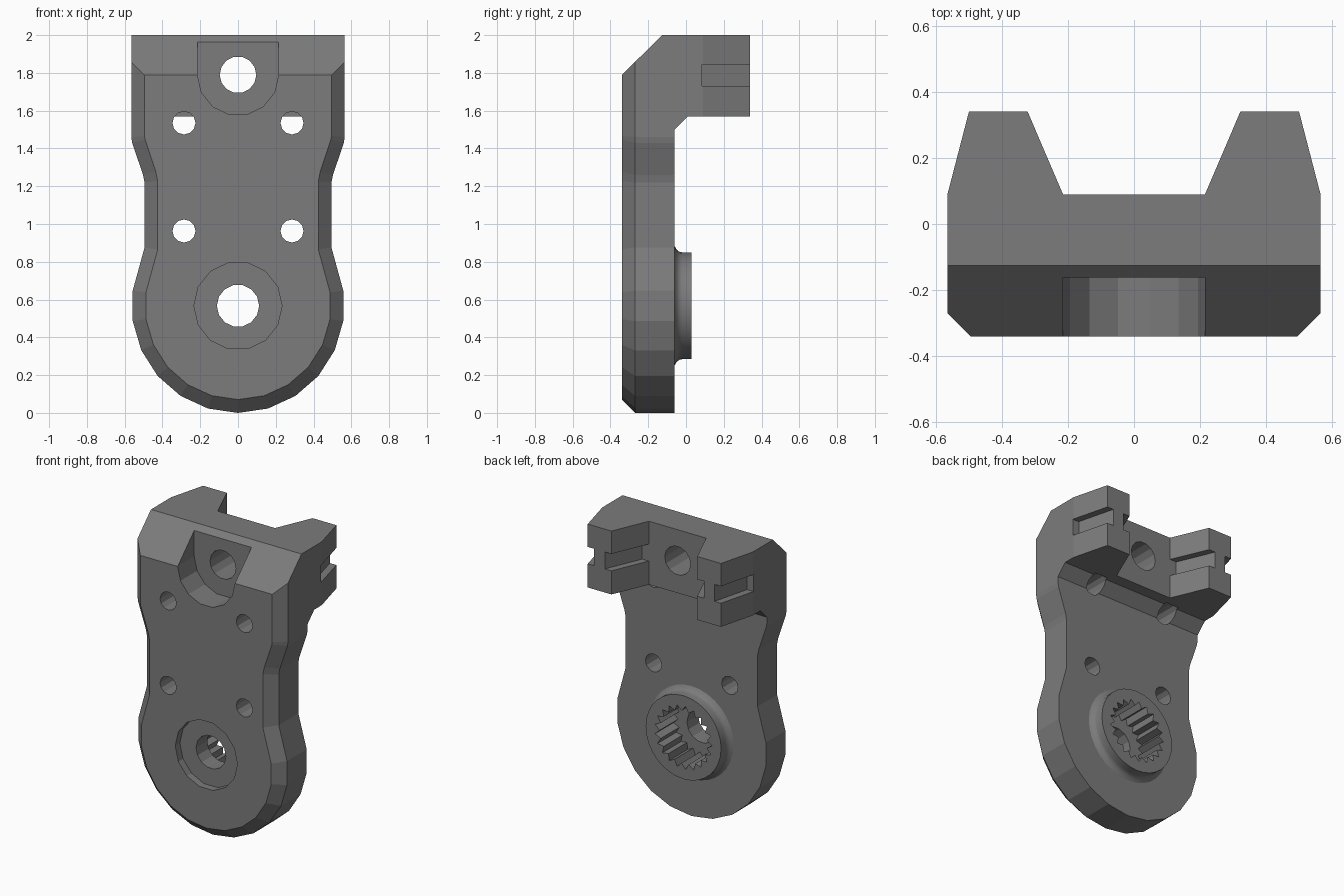
import bpy
import bmesh
import math
from mathutils import Vector

if "Cube" in bpy.data.objects:
    bpy.data.objects.remove(bpy.data.objects["Cube"], do_unlink=True)

grey = bpy.data.materials.new("dark_grey")
grey.use_nodes = True
colour = (0.2, 0.2, 0.2, 1)
grey.diffuse_color = colour
grey.node_tree.nodes["Principled BSDF"].inputs["Base Color"].default_value = colour

PLACE = {"x": lambda u, v, t: (t, u, v),
         "y": lambda u, v, t: (u, t, v),
         "z": lambda u, v, t: (u, v, t)}


def loft(name, axis, sections):
    """Solid through matching outlines, each given as (points, position on axis)."""
    bm = bmesh.new()
    rings = [[bm.verts.new(PLACE[axis](u, v, t)) for u, v in pts] for pts, t in sections]
    n = len(rings[0])
    for a, b in zip(rings, rings[1:]):
        for i in range(n):
            j = (i + 1) % n
            bm.faces.new((a[i], a[j], b[j], b[i]))
    bm.faces.new(rings[0])
    bm.faces.new(rings[-1])
    bmesh.ops.recalc_face_normals(bm, faces=bm.faces)
    mesh = bpy.data.meshes.new(name)
    bm.to_mesh(mesh)
    bm.free()
    mesh.materials.append(grey)
    ob = bpy.data.objects.new(name, mesh)
    bpy.context.collection.objects.link(ob)
    return ob


def prism(name, axis, pts, a, b):
    return loft(name, axis, [(pts, a), (pts, b)])


def circle(cx, cz, r, n):
    return [(cx + r * math.cos(math.tau * i / n), cz + r * math.sin(math.tau * i / n))
            for i in range(n)]


def mirrored(half):
    """Close a right-hand half outline by reflecting it in x."""
    return half + [(-x, y) for x, y in reversed(half) if x > 0.001]


def inset(pts, d):
    """Move a counter-clockwise outline inwards by d."""
    out = []
    for i, p in enumerate(pts):
        p = Vector(p)
        e1 = (p - Vector(pts[i - 1])).normalized()
        e2 = (Vector(pts[(i + 1) % len(pts)]) - p).normalized()
        n1, n2 = Vector((-e1.y, e1.x)), Vector((-e2.y, e2.x))
        out.append(tuple(p + (n1 + n2) * d / (1 + n1.dot(n2))))
    return out


def combine(target, tool, operation):
    mod = target.modifiers.new(operation, 'BOOLEAN')
    mod.operation = operation
    mod.solver = 'EXACT'
    mod.object = tool
    bpy.context.view_layer.objects.active = target
    bpy.ops.object.modifier_apply(modifier=mod.name)
    bpy.data.objects.remove(tool, do_unlink=True)


FRONT, BACK, HUB, EYE = -0.34, -0.06, 0.567, 1.79

# Waisted plate with a bevelled front rim
half = [(0.563 * math.sin(math.pi * i / 11), HUB - 0.567 * math.cos(math.pi * i / 11))
        for i in range(7)]
half += [(0.495, 0.875), (0.495, 1.22), (0.503, 1.26), (0.56, 1.43), (0.565, 1.46), (0.565, 2)]
outline = mirrored(half)
rim = [(x, 2 if z > 1.9 else z) for x, z in inset(outline, 0.07)]
arm = loft("bracket_arm", "y", [(rim, FRONT), (outline, FRONT + 0.07), (outline, BACK)])

# Forked head with its underside chamfer
fork = mirrored([(0.565, -0.1), (0.565, 0.09), (0.5, 0.34), (0.322, 0.34), (0.215, 0.09)])
head = prism("forked_head", "z", fork, 1.5, 2)
under = [(-0.2, 1.4), (-0.2, 1.5), (BACK, 1.5), (0.01, 1.57), (0.5, 1.57), (0.5, 1.4)]
combine(head, prism("underside_cut", "x", under, -1, 1), 'DIFFERENCE')
combine(arm, head, 'UNION')

# Sloping top front
slope = [(FRONT - 0.1, 1.69), (-0.025, 2.1), (FRONT - 0.1, 2.1)]
combine(arm, prism("slope_cut", "x", slope, -1, 1), 'DIFFERENCE')

# Grooves on both flanks of each fork prong
for s in (1, -1):
    for flank in ([(0.7, 0.085), (0.518, 0.085), (0.447, 0.36), (0.7, 0.36)],
                  [(0.15, 0.091), (0.265, 0.091), (0.38, 0.36), (0.15, 0.36)]):
        pts = [(s * x, y) for x, y in flank]
        combine(arm, prism("groove_cut", "z", pts, 1.73, 1.845), 'DIFFERENCE')

# Round-bottomed front pocket and the eye hole through it
pocket = [(0.215 * math.cos(math.pi * i / 7), EYE - 0.215 * math.sin(math.pi * i / 7))
          for i in range(8)] + [(-0.215, 2.2), (0.215, 2.2)]
combine(arm, prism("pocket_cut", "y", pocket, -0.6, -0.162), 'DIFFERENCE')
combine(arm, prism("eye_cut", "y", circle(0, EYE, 0.097, 14), -0.6, 0.6), 'DIFFERENCE')

# Four screw holes, the upper pair stopping under the head
for x in (-0.286, 0.286):
    for z, end in ((0.963, 0.2), (1.535, 0.03)):
        combine(arm, prism("screw_cut", "y", circle(x, z, 0.061, 12), -0.6, end), 'DIFFERENCE')

# Hub boss with a flared foot
flare = [(0.315, BACK - 0.02), (0.315, BACK), (0.297, -0.049), (0.286, -0.035),
         (0.283, -0.02), (0.283, 0.028)]
boss = loft("hub_boss", "y", [(circle(0, HUB, r, 32), y) for r, y in flare])
combine(arm, boss, 'UNION')

# Toothed socket, front recess and shaft hole
teeth = 21
spline = []
for i in range(teeth * 2):
    a, r = math.pi * i / teeth, (0.215 if i % 2 else 0.178)
    spline.append((r * math.cos(a), HUB + r * math.sin(a)))
combine(arm, prism("socket_cut", "y", spline, -0.17, 0.3), 'DIFFERENCE')
combine(arm, prism("recess_cut", "y", circle(0, HUB, 0.233, 14), -0.6, -0.29), 'DIFFERENCE')
combine(arm, prism("shaft_cut", "y", circle(0, HUB, 0.112, 14), -0.6, -0.1), 'DIFFERENCE')

# Smooth only the boss wall; everything else stays flat
for f in arm.data.polygons:
    c = f.center
    r = math.hypot(c.x, c.z - HUB)
    f.use_smooth = c.y > BACK + 0.001 and 0.27 < r < 0.33 and abs(f.normal.y) < 0.95
